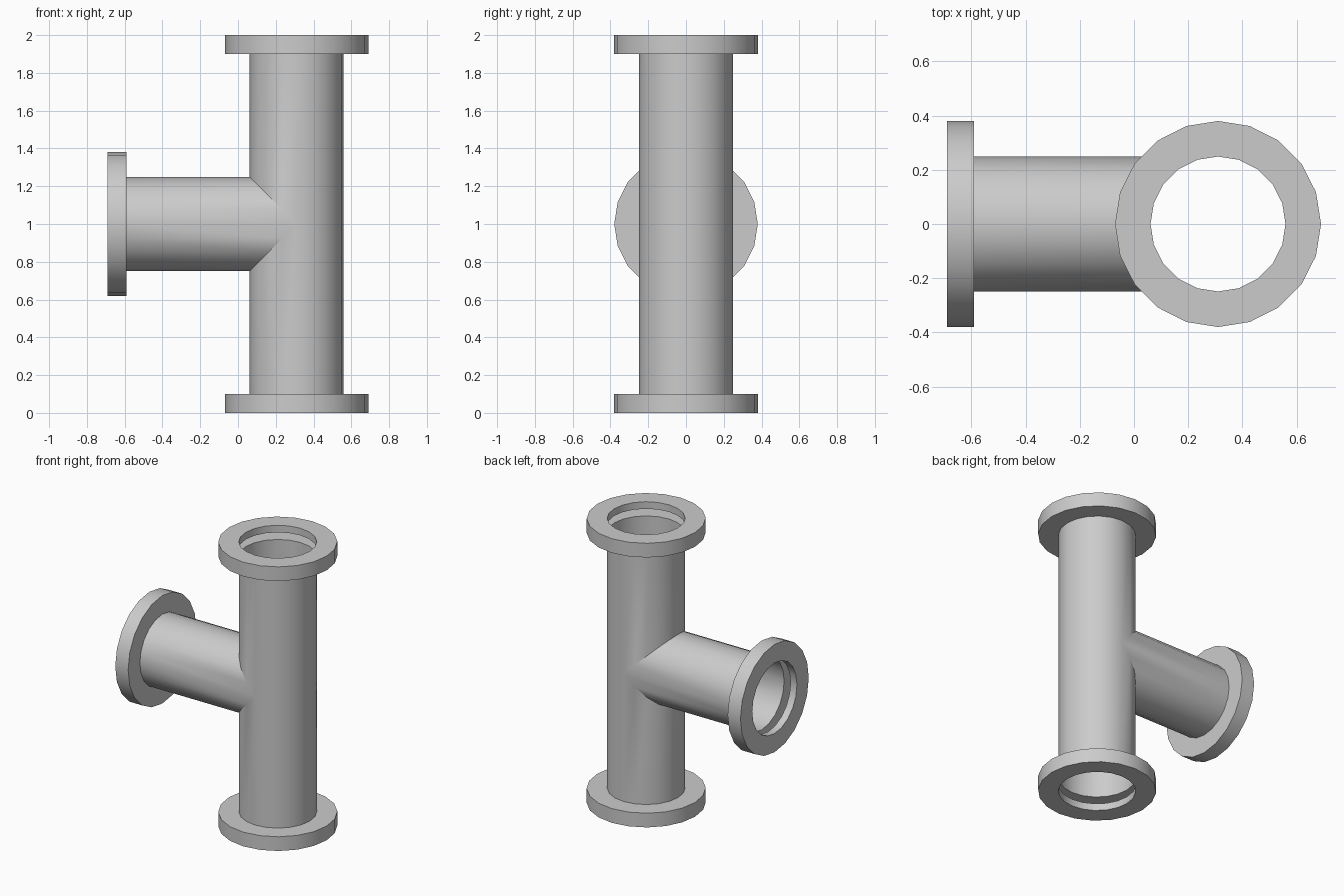
import bpy
import bmesh
import math
from mathutils import Vector

SIDES = 20
PIPE_R, FLANGE_R = 0.249, 0.38
ARM, THICK = 1.0, 0.1
CENTRE = Vector((0.31, 0, 1))
X, Y, Z = Vector((1, 0, 0)), Vector((0, 1, 0)), Vector((0, 0, 1))

if "Cube" in bpy.data.objects:
    bpy.data.objects.remove(bpy.data.objects["Cube"])

grey = bpy.data.materials.new("pipe grey")
grey.use_nodes = True
grey.diffuse_color = (0.6, 0.6, 0.6, 1)
grey.node_tree.nodes["Principled BSDF"].inputs["Base Color"].default_value = grey.diffuse_color

# Each arm: two cross axes, the direction, and where its wall starts at the joint
ARMS = {
    "top": (X, Y, Z, lambda p: max(0, -p.x)),
    "bottom": (X, -Y, -Z, lambda p: max(0, -p.x)),
    "side": (Y, -Z, -X, lambda p: abs(p.z)),
}


def ring(bm, u, v, d, radius, depth):
    """One circle of vertices; depth is a function of the point across the arm."""
    verts = []
    for i in range(SIDES):
        a = math.tau * i / SIDES
        p = (u * math.cos(a) + v * math.sin(a)) * radius
        verts.append(bm.verts.new(CENTRE + p + d * depth(p)))
    return verts


def loft(bm, rings):
    for a, b in zip(rings, rings[1:]):
        for i in range(SIDES):
            j = (i + 1) % SIDES
            bm.faces.new((a[i], a[j], b[j], b[i]))


def finish(bm, name):
    mesh = bpy.data.meshes.new(name)
    bm.to_mesh(mesh)
    bm.free()
    mesh.materials.append(grey)
    ob = bpy.data.objects.new(name, mesh)
    bpy.context.collection.objects.link(ob)
    bpy.ops.object.select_all(action="DESELECT")
    ob.select_set(True)
    bpy.context.view_layer.objects.active = ob
    bpy.ops.object.shade_smooth_by_angle(angle=math.radians(30))


# Tee body: three thin pipe walls mitred and welded together
bm = bmesh.new()
for u, v, d, start in ARMS.values():
    loft(bm, [ring(bm, u, v, d, PIPE_R, start),
              ring(bm, u, v, d, PIPE_R, lambda p: ARM - THICK)])
bmesh.ops.remove_doubles(bm, verts=bm.verts, dist=0.0005)
finish(bm, "tee_pipe")

# Hollow flanges: back plate, rim, face plate and a short inner lip
PROFILE = [(PIPE_R, ARM - THICK), (FLANGE_R, ARM - THICK), (FLANGE_R, ARM),
           (PIPE_R, ARM), (PIPE_R, ARM - THICK / 2)]
for name, (u, v, d, start) in ARMS.items():
    bm = bmesh.new()
    loft(bm, [ring(bm, u, v, d, r, lambda p, h=h: h) for r, h in PROFILE])
    finish(bm, name + "_flange")
